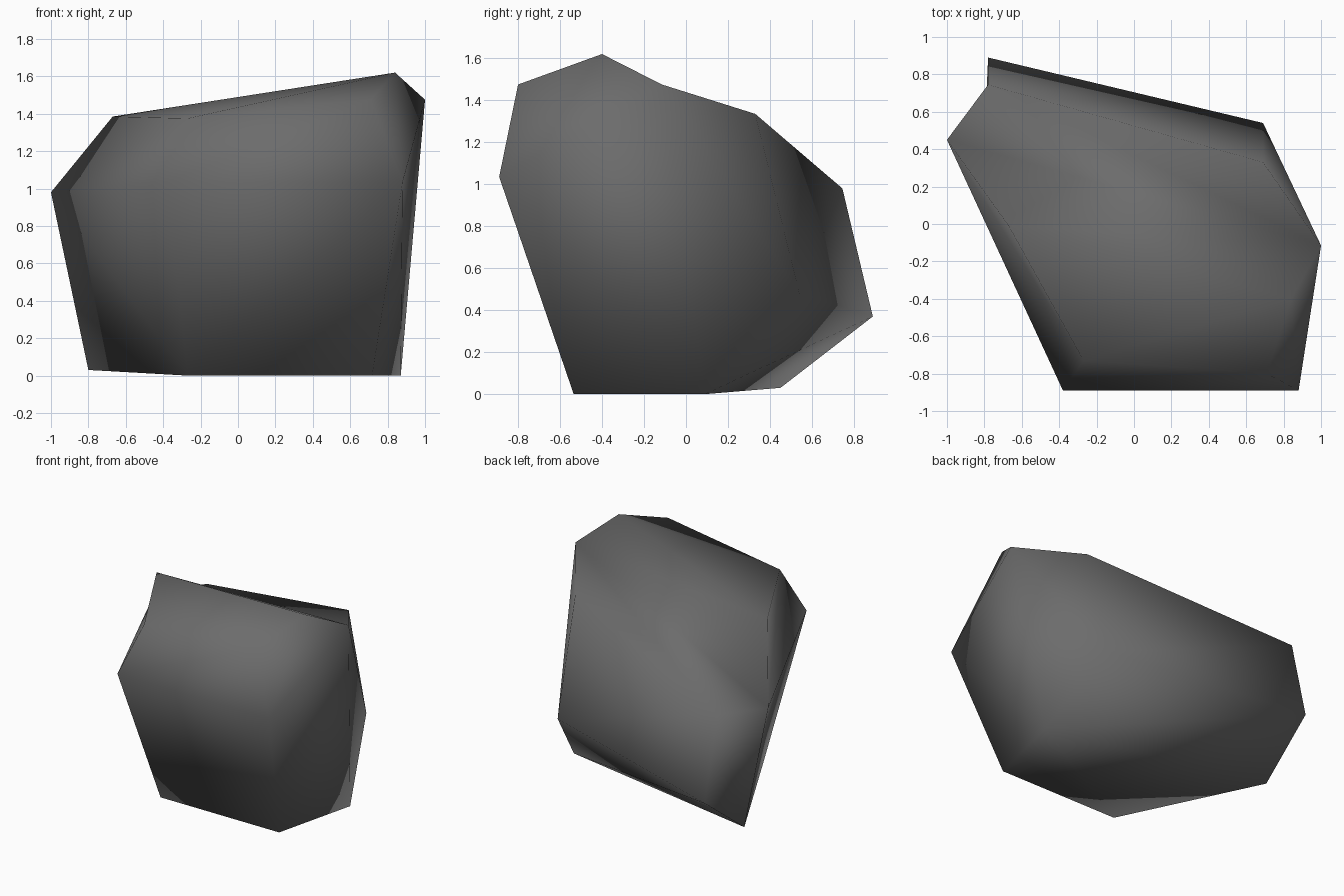
import bpy, bmesh

if "Cube" in bpy.data.objects:
    bpy.data.objects.remove(bpy.data.objects["Cube"])

# Boulder corners, named by where they sit
V = {
    "C": (-1, .45, .98), "D": (-.78, .745, .98), "E": (-.78, .89, .37),     # left and back-left
    "F": (.69, .54, .48), "G": (.69, .33, 1.335),                            # back-right
    "A": (1, -.115, 1.475), "B": (.84, -.4, 1.62), "H": (-.67, -.01, 1.385), # top ridge
    "R": (-.27, -.73, 1.375), "S": (.71, -.8, 1.475),                        # front top edge
    "P": (-.38, -.89, 1.035), "T": (.88, -.89, 1.035),                       # front bulge
    "Q": (-.27, -.535, 0), "U": (.717, -.535, 0),                            # base front
    "W": (.87, .09, 0), "K": (-.8, .45, .03),                                # base back
}
FACES = ("HRB RSB HBA HAC ADC AGD "      # top
         "PTSR QUTP "                    # front
         "TAB TBS UWT WAT WFA FGA "      # right
         "FEDG WEF WKE "                 # back
         "QKWU "                         # base
         "KCD KDE QPC QCK PRC RHC").split()  # left

bm = bmesh.new()
corner = {k: bm.verts.new(p) for k, p in V.items()}
for f in FACES:
    bm.faces.new([corner[k] for k in f])
bmesh.ops.recalc_face_normals(bm, faces=bm.faces)
for f in bm.faces:
    f.smooth = True
mesh = bpy.data.meshes.new("boulder")
bm.to_mesh(mesh)
bm.free()

# Single dark stone colour
stone = bpy.data.materials.new("dark grey stone")
stone.diffuse_color = (.15, .15, .15, 1)
stone.use_nodes = True
stone.node_tree.nodes["Principled BSDF"].inputs["Base Color"].default_value = stone.diffuse_color
mesh.materials.append(stone)
bpy.context.collection.objects.link(bpy.data.objects.new("boulder", mesh))
